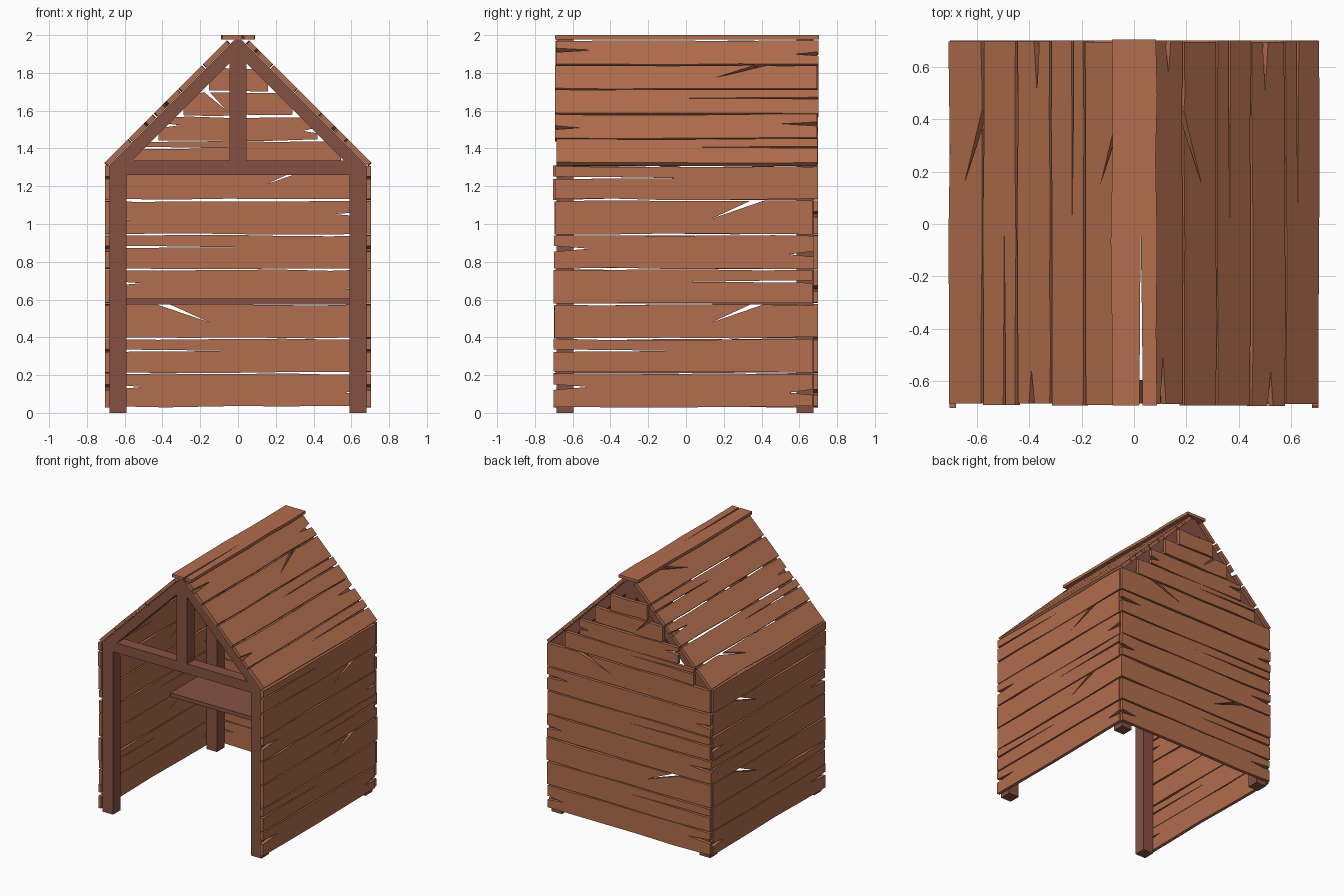
import bpy, bmesh, random
from mathutils import Vector

if "Cube" in bpy.data.objects:
    bpy.data.objects.remove(bpy.data.objects["Cube"])

random.seed(4)


def material(name, rgb):
    m = bpy.data.materials.new(name)
    m.diffuse_color = (*rgb, 1)
    m.use_nodes = True
    m.node_tree.nodes["Principled BSDF"].inputs["Base Color"].default_value = m.diffuse_color
    return m


PLANK = material("plank brown", (0.445, 0.155, 0.075))
FRAME = material("frame dark brown", (0.235, 0.083, 0.055))


def prism(name, pts, origin, u, v, t, thick, mat):
    """Extrude a flat outline given in (u, v) along t."""
    o, u, v, t = Vector(origin), Vector(u), Vector(v), Vector(t)
    bm = bmesh.new()
    face = bm.faces.new([bm.verts.new(o + u * a + v * b) for a, b in pts])
    ext = bmesh.ops.extrude_face_region(bm, geom=[face])
    bmesh.ops.translate(bm, vec=t * thick,
                        verts=[g for g in ext["geom"] if isinstance(g, bmesh.types.BMVert)])
    bmesh.ops.triangulate(bm, faces=[f for f in bm.faces if len(f.verts) > 4])
    bmesh.ops.recalc_face_normals(bm, faces=bm.faces)
    me = bpy.data.meshes.new(name)
    bm.to_mesh(me)
    bm.free()
    me.materials.append(mat)
    ob = bpy.data.objects.new(name, me)
    bpy.context.collection.objects.link(ob)
    return ob


def plank_outline(length, width, kind, fu=1):
    """Rough board outline centred on 0,0 with a crack of the given kind."""
    h, w = length / 2, width / 2
    s = length / 1.4
    r = random.uniform

    def edge():
        return w - r(0.0, 0.009)
    left, right = -h + r(-.004, .006), h + r(-.006, .004)
    pts = [(left, -edge())]
    pts += [(k * h, -edge()) for k in (-0.55, -0.1, 0.4)]
    pts.append((right, -edge()))
    # right end
    if kind == "ends":
        pts += [(right, -0.025), (right - 0.13 * s, -0.012), (right, 0.005)]
    # top edge, right to left
    pts += [(right, edge()), (0.7 * h, edge())]
    if kind == "diagonal":
        pts += [(0.43 * s, w - .003), (0.15 * s, w - 0.098), (0.36 * s, w - .003)]
    else:
        pts.append((0.35 * h, edge()))
    pts += [(-0.1 * h, edge()), (-0.6 * h, edge()), (left, edge())]
    # left end
    if kind == "ends":
        pts += [(left, 0.032), (left + 0.19 * s, 0.018), (left, 0.002)]
    if kind == "slit":
        pts += [(left, 0.033), (left + 0.3 * s, 0.031), (left + 0.7 * s, 0.025),
                (left + 0.3 * s, 0.023), (left, 0.02)]
    return [(a * fu, b) for a, b in pts]


def plank(name, origin, u, v, t, length, width, kind, fu=1, thick=0.025):
    prism(name, plank_outline(length, width, kind, fu), origin, u, v, t, thick, PLANK)


X, Y, Z = (1, 0, 0), (0, 1, 0), (0, 0, 1)
PITCH, Z0 = 0.183, 0.028

# side walls
side_kinds = [("ends", 1), ("slit", 1), ("diagonal", 1), ("slit", -1),
              ("ends", 1), ("diagonal", 1), ("slit", 1)]
for side, s in (("right", 1), ("left", -1)):
    for i, (kind, fu) in enumerate(side_kinds):
        plank(f"{side}_wall_plank_{i + 1}", (s * 0.68, -0.012, Z0 + PITCH * (i + .5)),
              Y, Z, (s, 0, 0), 1.375, PITCH, kind, fu)

# back wall
back_kinds = [("ends", 1), ("slit", 1), ("diagonal", -1), ("ends", 1),
              ("slit", 1), ("ends", -1), ("diagonal", 1)]
for i, (kind, fu) in enumerate(back_kinds):
    plank(f"back_wall_plank_{i + 1}", (0, 0.675, Z0 + PITCH * (i + .5)),
          X, Z, Y, 1.4, PITCH, kind, fu)

# stepped gable boards at the back
for i, (kind, fu) in enumerate([("slit", 1), ("ends", 1), ("diagonal", -1), ("plain", 1)]):
    plank(f"gable_plank_{i + 1}", (0, 0.675, 1.31 + 0.13 * (i + .5)),
          X, Z, Y, 2 * (0.55 - 0.13 * i), 0.13, kind, fu)

# roof boards, eave to ridge
roof_kinds = {
    1: [("slit", -1), ("ends", -1), ("slit", -1), ("diagonal", 1), ("ends", 1)],
    -1: [("diagonal", 1), ("slit", 1), ("ends", -1), ("slit", -1), ("diagonal", 1)],
}
q = 0.5 ** 0.5
for s, kinds in roof_kinds.items():
    for i, (kind, fu) in enumerate(kinds):
        d = 0.184 * (i + .5) * q
        plank(f"{'right' if s > 0 else 'left'}_roof_plank_{i + 1}",
              (s * (0.691 - d), 0.005, 1.305 + d), Y, (-s * q, 0, q), (s * q, 0, q),
              1.39, 0.184, kind, fu)

# ridge cap
plank("ridge_cap", (0, 0.005, 1.978), Y, X, Z, 1.39, 0.178, "slit", 1, 0.022)

# front and back timber frames
for end, y in (("front", -0.685), ("back", 0.585)):
    def timber(name, pts):
        prism(f"{end}_{name}", pts, (0, y, 0), X, Z, Y, 0.09, FRAME)
    for side, s in (("right", 1), ("left", -1)):
        timber(f"{side}_post", [(s * a, b) for a, b in
               [(.59, 0), (.68, 0), (.68, 1.314), (.655, 1.338), (.59, 1.338)]])
        timber(f"{side}_rafter", [(s * a, b) for a, b in
               [(.68, 1.314), (.02, 1.974), (.02, 1.875), (.585, 1.31)]])
    timber("tie_beam", [(-.6, 1.26), (.6, 1.26), (.6, 1.336), (-.6, 1.336)])
    timber("king_post", [(-.045, 1.33), (.045, 1.33), (.045, 1.945), (.012, 1.978),
                         (-.012, 1.978), (-.045, 1.945)])

# shelf across the back
prism("shelf", [(-.675, .14), (.675, .14), (.675, .67), (-.675, .67)],
      (0, 0, 0.575), X, Y, Z, 0.03, FRAME)
